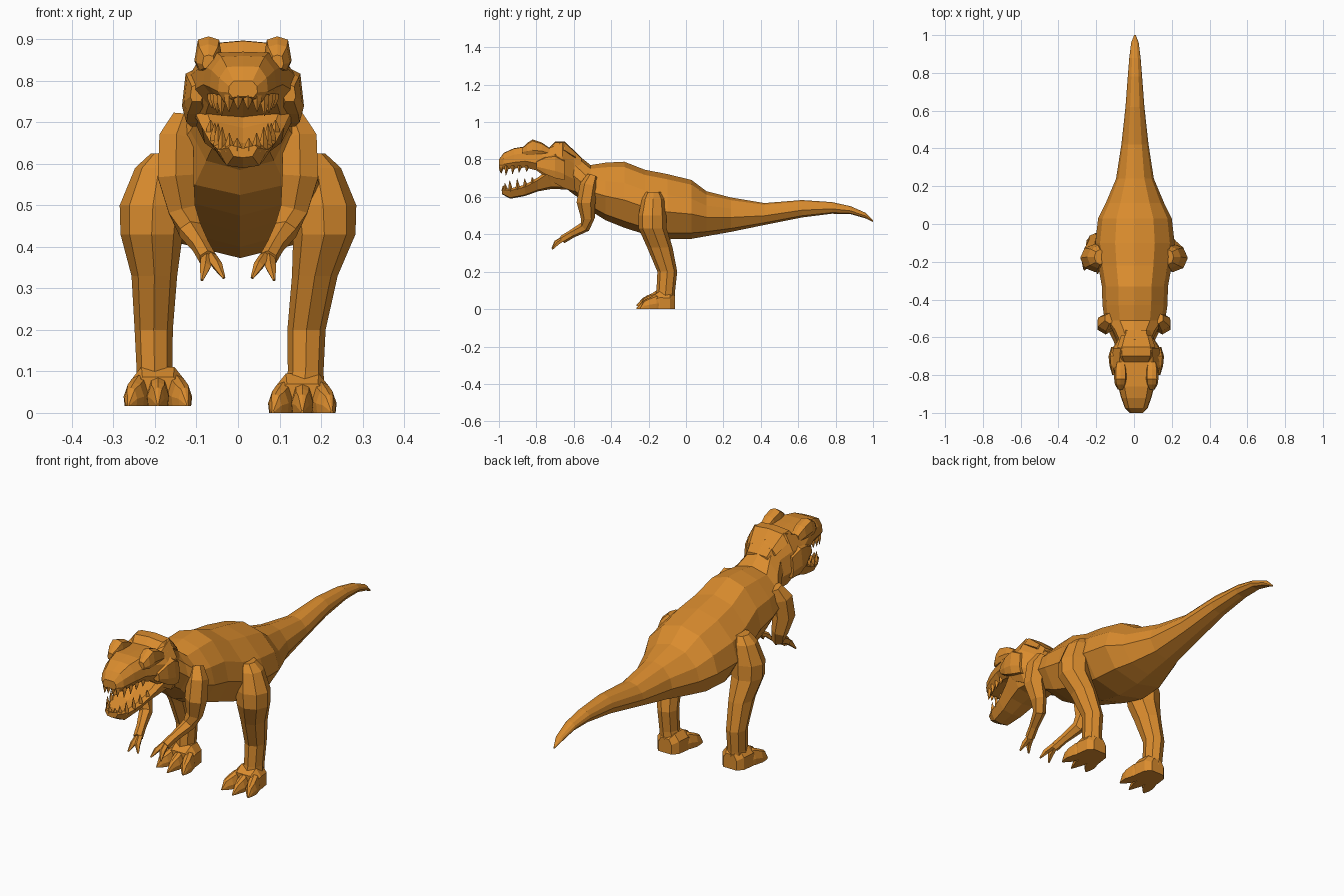
import bpy, bmesh, math
from mathutils import Vector

skin = bpy.data.materials.new("orange_skin")
skin.diffuse_color = (0.70, 0.262, 0.027, 1)


def skin_rings(name, rings):
    """Bridge a list of equal vertex rings into a closed flat-shaded object."""
    bm = bmesh.new()
    vs = [[bm.verts.new(p) for p in r] for r in rings]
    n = len(vs[0])
    for a, b in zip(vs, vs[1:]):
        for i in range(n):
            j = (i + 1) % n
            bm.faces.new((a[i], a[j], b[j], b[i]))
    bm.faces.new(vs[0])
    bm.faces.new(vs[-1])
    bmesh.ops.recalc_face_normals(bm, faces=bm.faces)
    me = bpy.data.meshes.new(name)
    bm.to_mesh(me)
    bm.free()
    ob = bpy.data.objects.new(name, me)
    me.materials.append(skin)
    bpy.context.collection.objects.link(ob)
    return ob


def loft(name, half, stations, cx=0.0):
    """Loft a half section (width, height 0-1) along y: (y, z_bottom, z_top, half_width)."""
    full = half + [(-u, v) for u, v in reversed(half) if u > 0]
    return skin_rings(name, [[(cx + u * w, y, zb + v * (zt - zb)) for u, v in full]
                             for y, zb, zt, w in stations])


def tube(name, pts, sides=6):
    """Tapered tube through (x, y, z, radius) points."""
    P = [Vector(p[:3]) for p in pts]
    rings = []
    for i, p in enumerate(P):
        d = (P[min(i + 1, len(P) - 1)] - P[max(i - 1, 0)]).normalized()
        a = d.cross(Vector((1, 0, 0))).normalized()
        b = d.cross(a)
        rings.append([p + (a * math.cos(t) + b * math.sin(t)) * pts[i][3]
                      for t in (2 * math.pi * k / sides for k in range(sides))])
    return skin_rings(name, rings)


# Body with neck and tail
body_sec = [(0, 1), (.5, .92), (.88, .68), (1, .42), (.68, .1), (0, 0)]
loft("body", body_sec, [
    (1.0, .465, .475, .004), (.96, .485, .515, .02), (.88, .508, .55, .03),
    (.78, .51, .572, .038), (.62, .49, .583, .05), (.42, .45, .567, .072),
    (.24, .413, .597, .10), (.11, .39, .63, .155), (.03, .376, .69, .195),
    (-.10, .373, .722, .21), (-.22, .40, .745, .195), (-.33, .435, .788, .175),
    (-.43, .475, .783, .172), (-.51, .525, .77, .16), (-.56, .585, .81, .12),
    (-.61, .62, .86, .095), (-.66, .66, .87, .09)], .005)

# Head: upper skull, lower jaw
HX = .012
skull_sec = [(0, 1), (.65, .98), (.95, .68), (1, .3), (.72, 0), (0, .06)]
loft("skull", skull_sec, [
    (-1.0, .76, .80, .035), (-.975, .748, .835, .06), (-.92, .752, .86, .08),
    (-.86, .757, .87, .096), (-.80, .742, .868, .115), (-.73, .69, .865, .138),
    (-.66, .65, .895, .128), (-.60, .63, .85, .09), (-.56, .64, .81, .08)], HX)
jaw_sec = [(0, .75), (.8, 1), (1, .8), (.65, .1), (0, 0)]
loft("lower_jaw", jaw_sec, [
    (-.985, .615, .645, .035), (-.94, .59, .645, .06), (-.86, .605, .665, .08),
    (-.79, .63, .705, .10), (-.72, .642, .76, .122), (-.64, .64, .76, .11),
    (-.59, .635, .72, .07)], HX)

# Brow ridges, crest, cheek bulges and nostrils
ridge_sec = [(0, 1), (.75, .9), (1, .3), (.7, 0), (0, 0)]
loft("head_crest", ridge_sec, [(-.73, .84, .865, .085), (-.70, .83, .896, .10),
                               (-.65, .83, .897, .10), (-.59, .80, .84, .08)], HX)
for s, side in ((1, "right"), (-1, "left")):
    loft("brow_" + side, ridge_sec, [
        (-.875, .83, .862, .015), (-.85, .825, .888, .03), (-.82, .825, .907, .034),
        (-.77, .825, .89, .033), (-.73, .82, .862, .025)], HX + s * .083)
    loft("cheek_" + side, ridge_sec, [
        (-.80, .75, .79, .015), (-.75, .72, .82, .03), (-.70, .70, .83, .035),
        (-.65, .69, .80, .02)], HX + s * .112)
    tube("nostril_" + side, [(HX + s * .02, -.994, .79, .004),
                             (HX + s * .02, -.985, .808, .008),
                             (HX + s * .025, -.965, .825, .004)], 5)

    # Teeth along both jaws: (across, y, root z, length)
    upper = [(.012, -.99, .757, .026), (.034, -.985, .757, .032), (.052, -.96, .755, .04),
             (.062, -.925, .758, .036), (.068, -.89, .76, .03), (.075, -.85, .76, .026)]
    lower = [(.014, -.975, .638, -.024), (.033, -.965, .64, -.034), (.05, -.94, .643, -.045),
             (.06, -.90, .652, -.045), (.068, -.86, .662, -.036), (.078, -.82, .68, -.026)]
    for row, teeth in (("upper", upper), ("lower", lower)):
        for i, (x, y, z, l) in enumerate(teeth):
            x = HX + s * x
            tube(f"{row}_tooth_{side}_{i}", [(x, y, z + l * .3, .011), (x, y, z - l * .2, .01),
                                             (x, y - .003, z - l, .001)], 4)

    # Arm with two fingers
    def m(*pts):
        return [(s * p[0],) + p[1:] for p in pts]
    tube("arm_" + side, m(
        (.13, -.50, .71, .03), (.148, -.52, .66, .048), (.15, -.535, .57, .05),
        (.135, -.525, .49, .038), (.115, -.54, .44, .03), (.09, -.61, .402, .022),
        (.073, -.66, .372, .022)))
    tube("inner_finger_" + side, m((.068, -.65, .38, .014), (.05, -.695, .355, .013),
                                   (.034, -.715, .325, .004)), 5)
    tube("outer_finger_" + side, m((.075, -.65, .38, .014), (.078, -.69, .352, .014),
                                   (.087, -.715, .32, .004)), 5)

    # Leg; the left foot stands wider and slightly raised
    out = 0 if s > 0 else .038
    lift = 0 if s > 0 else .016
    leg = [(.625, .18, -.175, .03, .04), (.59, .19, -.175, .058, .06),
           (.50, .205, -.18, .08, .075), (.43, .208, -.178, .075, .075),
           (.33, .185, -.14, .055, .068), (.20, .165, -.10, .046, .053),
           (.10, .163, -.108, .043, .05), (.06, .158, -.112, .05, .052)]
    rings = []
    for z, x, y, rx, ry in leg:
        x += out * max(0, min(1, (.43 - z) / .23))
        rings.append([(s * x + rx * math.cos(t), y + ry * math.sin(t), z)
                      for t in (math.pi / 4 * k for k in range(8))])
    skin_rings("leg_" + side, rings)

    # Foot block and three clawed toes
    fx = s * (.155 + out)
    foot_sec = [(0, 1), (.6, 1), (1, .65), (1, 0), (0, 0)]
    loft("foot_" + side, foot_sec, [
        (-.06, lift, .07 + lift, .035), (-.085, lift, .09 + lift, .058),
        (-.14, lift, .095 + lift, .066), (-.18, lift, .07 + lift, .062)], fx)
    toe_sec = [(0, 1), (.6, .9), (1, .4), (.9, 0), (0, 0)]
    for k, toe in ((-1, "inner"), (0, "middle"), (1, "outer")):
        ob = loft(f"{toe}_toe_{side}", toe_sec, [
            (.03, 0, .07, .02), (-.02, 0, .075, .027), (-.06, 0, .058, .026),
            (-.085, 0, .045, .016), (-.12 if k == 0 else -.105, 0, .006, .003)])
        ob.location = (fx + k * .04, -.145, lift)
        ob.rotation_euler[2] = k * .3
